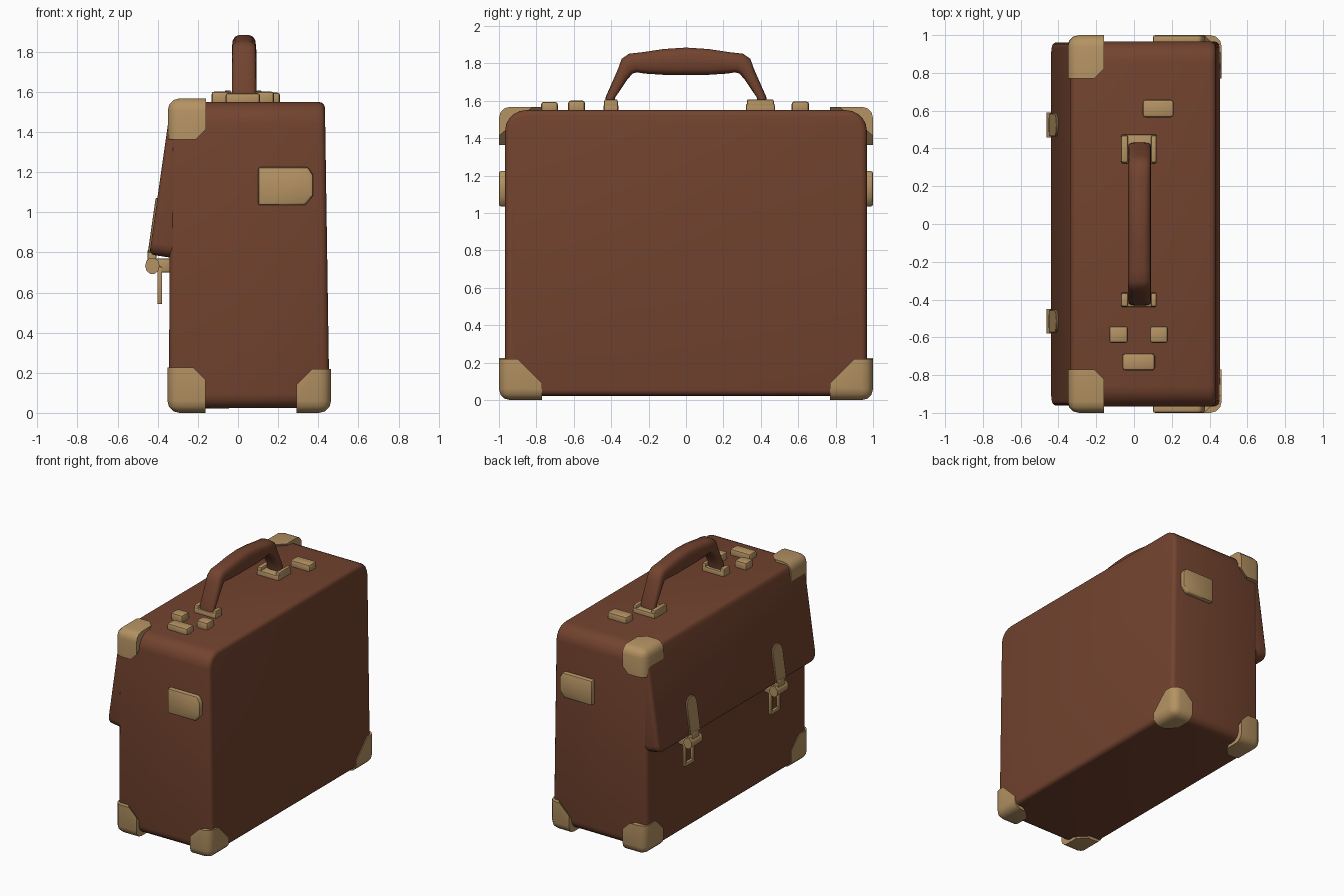
import bpy, bmesh, math
from mathutils import Vector

if "Cube" in bpy.data.objects:
    bpy.data.objects.remove(bpy.data.objects["Cube"])


def material(name, rgb):
    m = bpy.data.materials.new(name)
    m.diffuse_color = (*rgb, 1)
    m.use_nodes = True
    m.node_tree.nodes["Principled BSDF"].inputs["Base Color"].default_value = m.diffuse_color
    return m


LEATHER = material("brown leather", (0.17, 0.056, 0.028))
METAL = material("aged brass", (0.46, 0.29, 0.125))


def finish(name, bm, mat, angle=40):
    bmesh.ops.recalc_face_normals(bm, faces=bm.faces)
    me = bpy.data.meshes.new(name)
    bm.to_mesh(me)
    bm.free()
    me.materials.append(mat)
    ob = bpy.data.objects.new(name, me)
    bpy.context.collection.objects.link(ob)
    bpy.ops.object.select_all(action='DESELECT')
    ob.select_set(True)
    bpy.context.view_layer.objects.active = ob
    bpy.ops.object.shade_smooth_by_angle(angle=math.radians(angle))
    return ob


def soften(bm, edges, width, seg=2):
    if width > 0 and edges:
        bmesh.ops.bevel(bm, geom=list(edges), offset=width, segments=seg,
                        profile=0.5, affect='EDGES', clamp_overlap=True)


def sharp_edges(bm, deg=40):
    return [e for e in bm.edges if len(e.link_faces) == 2
            and e.calc_face_angle(0) > math.radians(deg)]


def loft2(near, far):
    """Closed solid between two matching outlines."""
    bm = bmesh.new()
    a = [bm.verts.new(p) for p in near]
    b = [bm.verts.new(p) for p in far]
    bm.faces.new(a)
    bm.faces.new(b[::-1])
    n = len(a)
    for i in range(n):
        bm.faces.new((a[i], b[i], b[(i + 1) % n], a[(i + 1) % n]))
    bmesh.ops.recalc_face_normals(bm, faces=bm.faces)
    return bm


def solid(name, near, far, mat, bevel=0.01, seg=2):
    bm = loft2(near, far)
    soften(bm, sharp_edges(bm), bevel, seg)
    return finish(name, bm, mat)


def box(name, x, y, z, mat, bevel=0.01):
    x, y, z = sorted(x), sorted(y), sorted(z)
    ring = [(x[0], y[0]), (x[1], y[0]), (x[1], y[1]), (x[0], y[1])]
    return solid(name, [(*p, z[0]) for p in ring], [(*p, z[1]) for p in ring], mat, bevel)


def slab(name, prof, hy, round_top, round_bottom, edge):
    """Case section: x-z profile run along y, end corners rounded first."""
    bm = loft2([(x, -hy, z) for x, z in prof], [(x, hy, z) for x, z in prof])
    zmid = sum(p[1] for p in prof) / 4

    def ends(top):
        return [e for e in bm.edges
                if abs(e.verts[0].co.y - e.verts[1].co.y) < 1e-4
                and abs(abs(e.verts[0].co.y) - hy) < 1e-4
                and abs(e.verts[0].co.z - e.verts[1].co.z) < 0.1
                and (e.verts[0].co.z > zmid) == top]
    soften(bm, ends(True), round_top, 5)
    soften(bm, ends(False), round_bottom, 4)
    bmesh.ops.recalc_face_normals(bm, faces=bm.faces)
    soften(bm, sharp_edges(bm), edge, 3)
    return finish(name, bm, LEATHER, 50)


# Case body and the overhanging front flap
slab("case_body", [(-0.345, 0.022), (0.456, 0.025), (0.433, 1.55), (-0.336, 1.55)],
     0.967, 0.11, 0.07, 0.03)
slab("closing_flap", [(-0.442, 0.79), (-0.28, 0.765), (-0.28, 1.545), (-0.334, 1.545)],
     0.962, 0.11, 0.06, 0.025)


# Corner caps: rounded shells wrapped around a box corner
def corner_cap(name, corner, size, cx, cy, cz):
    u, v, w = size
    pts = [(0, 0, 0), (u, 0, 0), (0, v, 0), (0, 0, w),
           (0, v, w - cx), (0, v - cx, w),
           (u, 0, w - cy), (u - cy, 0, w),
           (u, v - cz, 0), (u - cz, v, 0)]
    sign = [-1 if corner[0] > 0 else 1, -1 if corner[1] > 0 else 1,
            -1 if corner[2] > 0.5 else 1]
    bm = bmesh.new()
    for p in pts:
        bm.verts.new([c + s * q for c, s, q in zip(corner, sign, p)])
    bmesh.ops.convex_hull(bm, input=bm.verts)
    bmesh.ops.dissolve_limit(bm, angle_limit=0.01, verts=bm.verts, edges=bm.edges)
    c = Vector(corner)
    outer = [e for e in bm.edges if any((vt.co - c).length < 1e-4 for vt in e.verts)]
    soften(bm, outer, 0.06, 3)
    finish(name, bm, METAL, 50)


for side, s in (("left", -1), ("right", 1)):
    corner_cap("cap_flap_top_" + side, (-0.35, s, 1.568), (0.19, 0.23, 0.205), 0.05, 0.05, 0.05)
    corner_cap("cap_flap_bottom_" + side, (-0.352, s, 0.0), (0.19, 0.225, 0.225), 0.09, 0.06, 0.06)
    corner_cap("cap_back_bottom_" + side, (0.464, s, 0.0), (0.172, 0.23, 0.22), 0.13, 0.08, 0.07)

    # End plate near the back edge
    outline = [(0.1, 1.035), (0.335, 1.035), (0.375, 1.085), (0.375, 1.185),
               (0.35, 1.225), (0.1, 1.225)]
    solid("end_plate_" + side, [(x, s * 0.95, z) for x, z in outline],
          [(x, s * 1.0, z) for x, z in outline], METAL, 0.012)

# Carrying handle: oval rings between outer and inner side points (y, z)
half = [((0.435, 1.55), (0.38, 1.55)), ((0.43, 1.62), (0.38, 1.615)),
        ((0.362, 1.775), (0.312, 1.715)), ((0.345, 1.825), (0.285, 1.745)),
        ((0.305, 1.853), (0.262, 1.752)), ((0.24, 1.86), (0.225, 1.745)),
        ((0.12, 1.878), (0.12, 1.738))]
pairs = half + [((0, 1.886), (0, 1.738))]
pairs += [((-o[0], o[1]), (-i[0], i[1])) for o, i in reversed(half)]
bm = bmesh.new()
rings = []
for o, i in pairs:
    ring = []
    for k in range(14):
        a = 2 * math.pi * k / 14
        c, s = [math.copysign(abs(t) ** 0.65, t) for t in (math.cos(a), math.sin(a))]
        ring.append(bm.verts.new((0.03 + 0.061 * c,
                                  (o[0] + i[0]) / 2 + s * (o[0] - i[0]) / 2,
                                  (o[1] + i[1]) / 2 + s * (o[1] - i[1]) / 2)))
    rings.append(ring)
for a, b in zip(rings, rings[1:]):
    for k in range(14):
        bm.faces.new((a[k], a[(k + 1) % 14], b[(k + 1) % 14], b[k]))
bm.faces.new(rings[0])
bm.faces.new(rings[-1])
finish("carry_handle", bm, LEATHER, 60)

# Handle mounts and the small fittings on top
box("mount_plate_rear", (-0.068, 0.12), (0.32, 0.475), (1.53, 1.585), METAL)
box("mount_plate_front", (-0.068, 0.12), (-0.44, -0.362), (1.53, 1.585), METAL)
for k, x in enumerate(((-0.068, -0.032), (0.09, 0.12))):
    box(f"mount_lug_rear_{k}", x, (0.325, 0.47), (1.56, 1.608), METAL)
    box(f"mount_lug_front_{k}", x, (-0.438, -0.364), (1.56, 1.608), METAL)
box("top_fitting_rear", (0.045, 0.21), (0.565, 0.658), (1.53, 1.597), METAL, 0.015)
box("top_fitting_left", (-0.132, -0.032), (-0.63, -0.54), (1.53, 1.602), METAL, 0.015)
box("top_fitting_right", (0.084, 0.18), (-0.63, -0.54), (1.53, 1.602), METAL, 0.015)
box("top_fitting_front", (-0.062, 0.11), (-0.775, -0.685), (1.53, 1.595), METAL, 0.015)


# Latches: strap plate on the flap, clasp barrel and hanging loop
def flap_x(z):
    return -0.442 + (z - 0.79) * 0.143


for side, cy in (("left", -0.515), ("right", 0.525)):
    outline = [(-0.062, 0.8), (0.062, 0.8), (0.062, 1.01)]
    outline += [(0.062 * math.cos(a), 1.01 + 0.062 * math.sin(a))
                for a in (math.pi * k / 6 for k in range(1, 6))]
    outline += [(-0.062, 1.01)]
    solid("latch_plate_" + side,
          [(flap_x(z) - 0.009, cy + y, z) for y, z in outline],
          [(flap_x(z) + 0.02, cy + y, z) for y, z in outline], METAL, 0.004, 1)
    box("latch_tongue_" + side, (-0.452, -0.405), (cy - 0.045, cy + 0.045), (0.74, 0.815), METAL)
    circle = [(-0.427 + 0.036 * math.cos(k * math.pi / 5), 0.733 + 0.042 * math.sin(k * math.pi / 5))
              for k in range(10)]
    solid("latch_barrel_" + side, [(x, cy - 0.066, z) for x, z in circle],
          [(x, cy + 0.066, z) for x, z in circle], METAL, 0)
    box("latch_base_" + side, (-0.41, -0.335), (cy - 0.055, cy + 0.055), (0.7, 0.77), METAL)
    for k, s in enumerate((-1, 1)):
        box(f"latch_loop_side_{side}_{k}", (-0.402, -0.378),
            (cy + s * 0.036, cy + s * 0.058), (0.55, 0.73), METAL, 0.006)
    box("latch_loop_bottom_" + side, (-0.402, -0.378), (cy - 0.056, cy + 0.056),
        (0.542, 0.568), METAL, 0.006)
